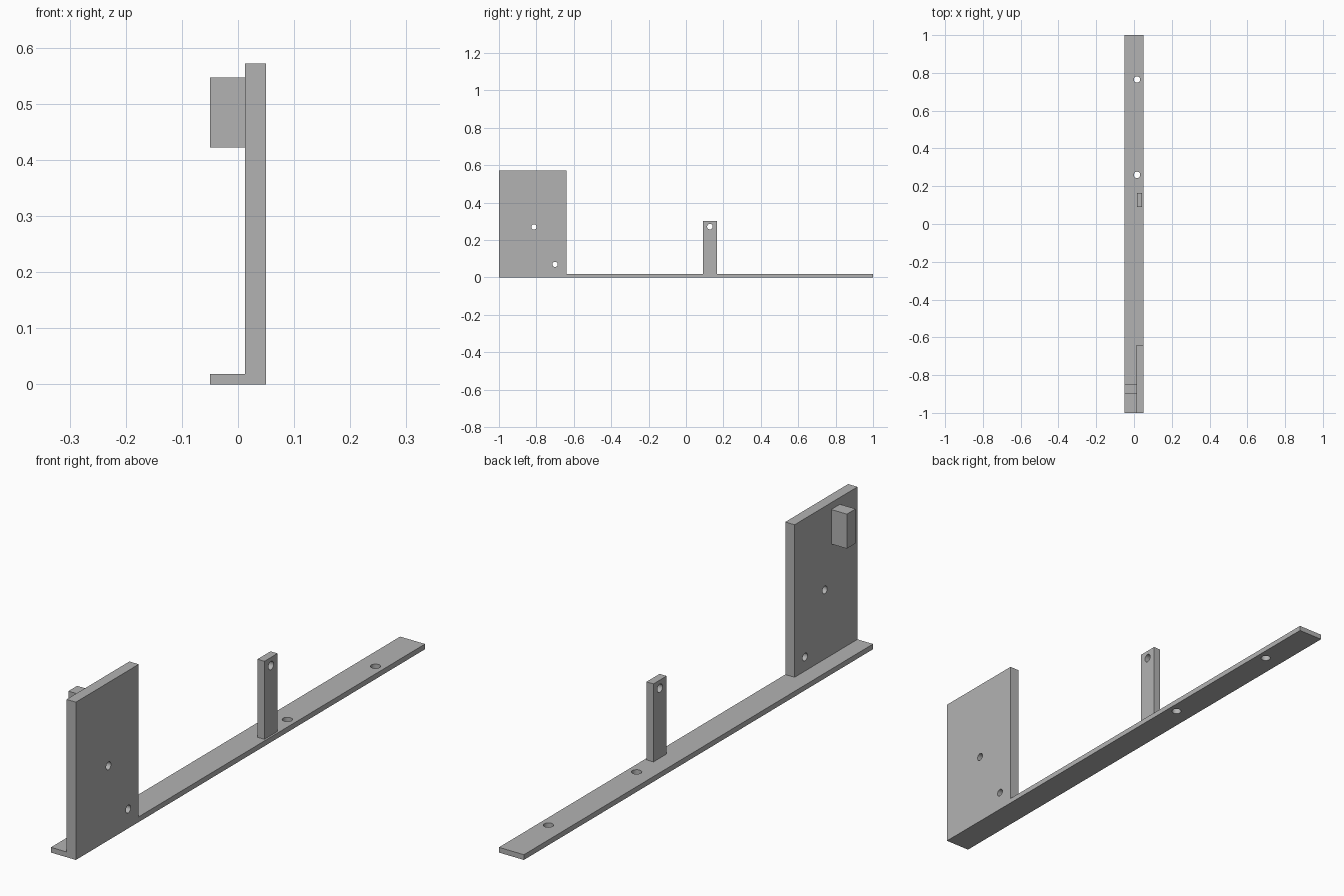
import bpy
import math
from mathutils import Vector

default_cube = bpy.data.objects.get("Cube")
if default_cube:
    bpy.data.objects.remove(default_cube, do_unlink=True)

GREY = (0.45, 0.45, 0.45, 1.0)
grey = bpy.data.materials.new("plain_grey")
grey.use_nodes = True
grey.diffuse_color = GREY
grey.node_tree.nodes["Principled BSDF"].inputs["Base Color"].default_value = GREY


def box(name, low, high):
    """Box between two opposite corners."""
    low, high = Vector(low), Vector(high)
    bpy.ops.mesh.primitive_cube_add(size=1, location=(low + high) / 2)
    obj = bpy.context.object
    obj.name = name
    obj.scale = high - low
    bpy.ops.object.transform_apply(location=False, rotation=False, scale=True)
    obj.data.materials.append(grey)
    return obj


def drill(obj, centre, radius, rotation=(0, 0, 0)):
    """Round through hole along the rotated z axis."""
    bpy.ops.mesh.primitive_cylinder_add(vertices=32, radius=radius, depth=0.2,
                                        location=centre, rotation=rotation)
    cutter = bpy.context.object
    cutter.hide_render = True
    cutter.data.materials.append(grey)
    cut = obj.modifiers.new("hole", 'BOOLEAN')
    cut.operation = 'DIFFERENCE'
    cut.solver = 'EXACT'
    cut.object = cutter
    bpy.ops.object.select_all(action='DESELECT')
    obj.select_set(True)
    bpy.context.view_layer.objects.active = obj
    bpy.ops.object.modifier_apply(modifier=cut.name)
    bpy.data.objects.remove(cutter, do_unlink=True)
    bpy.ops.object.shade_smooth_by_angle(angle=math.radians(30))


SIDEWAYS = (0, math.pi / 2, 0)
BASE_TOP = 0.019

# Long base strip with two mounting holes
base = box("base_strip", (-0.05, -1, 0), (0.05, 1, BASE_TOP))
for y in (0.26, 0.765):
    drill(base, (0.016, y, 0.01), 0.017)

# Tall side panel with two cross holes
panel = box("side_panel", (0.0125, -1, BASE_TOP), (0.05, -0.64, 0.572))
for y, z in ((-0.813, 0.27), (-0.70, 0.07)):
    drill(panel, (0.03, y, z), 0.014, SIDEWAYS)

# Small block on the inner face of the panel
box("panel_block", (-0.05, -0.9, 0.422), (0.0125, -0.85, 0.547))

# Short upright post with a hole near its top
post = box("upright_post", (0.015, 0.09, BASE_TOP), (0.043, 0.165, 0.302))
drill(post, (0.03, 0.128, 0.272), 0.015, SIDEWAYS)
